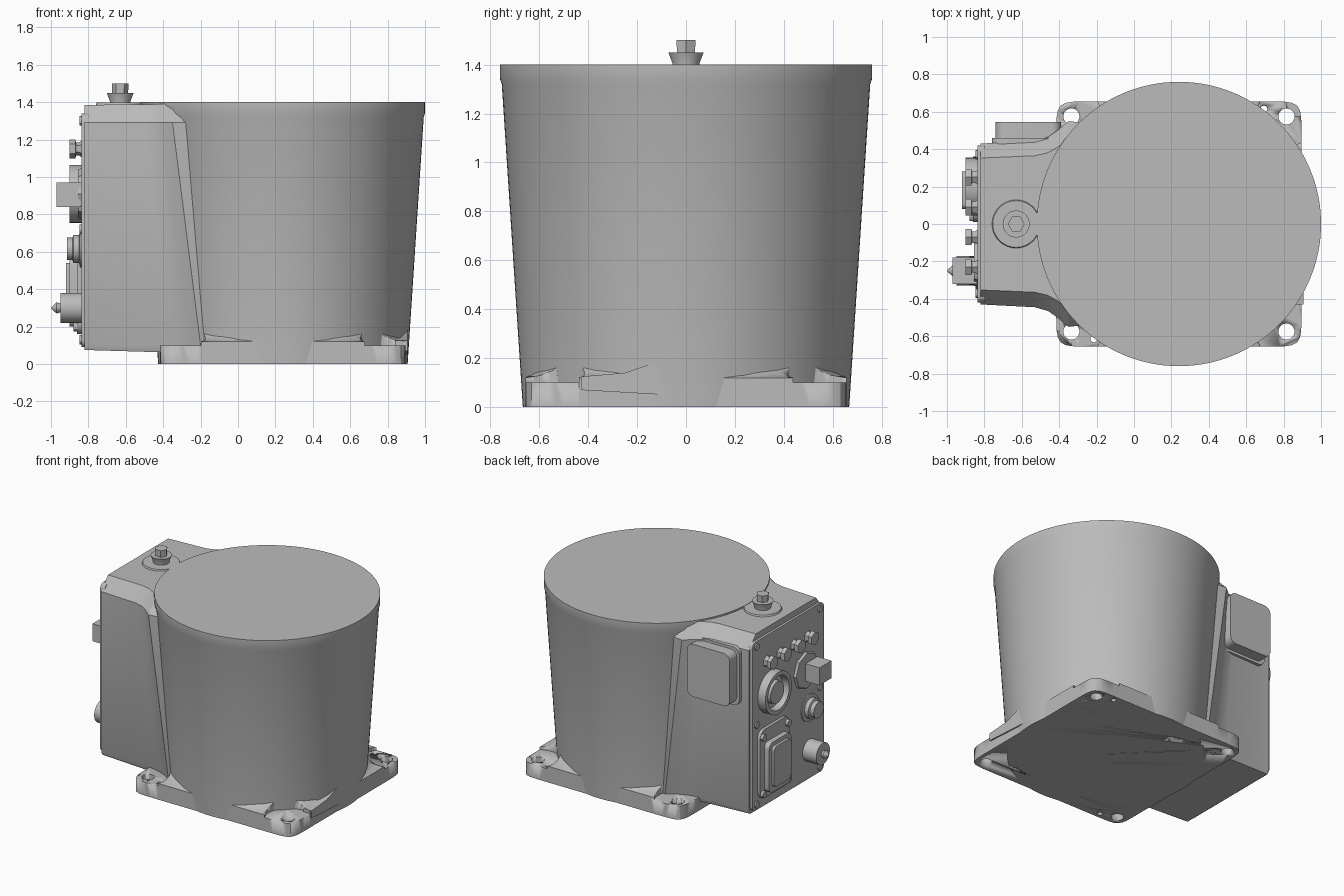
import bpy, bmesh
from math import pi, cos, sin
from mathutils import Matrix

if "Cube" in bpy.data.objects:
    bpy.data.objects.remove(bpy.data.objects["Cube"], do_unlink=True)

grey = bpy.data.materials.new("cast_grey")
grey.use_nodes = True
grey.diffuse_color = (0.5, 0.5, 0.5, 1)
grey.node_tree.nodes["Principled BSDF"].inputs["Base Color"].default_value = (0.5, 0.5, 0.5, 1)


def finish(name, bm, bevel=0, segments=3):
    bmesh.ops.recalc_face_normals(bm, faces=bm.faces)
    mesh = bpy.data.meshes.new(name)
    bm.to_mesh(mesh)
    bm.free()
    mesh.materials.append(grey)
    ob = bpy.data.objects.new(name, mesh)
    bpy.context.collection.objects.link(ob)
    bpy.ops.object.select_all(action="DESELECT")
    ob.select_set(True)
    bpy.context.view_layer.objects.active = ob
    if bevel:
        mod = ob.modifiers.new("bevel", "BEVEL")
        mod.width, mod.segments = bevel, segments
        bpy.ops.object.modifier_apply(modifier="bevel")
    bpy.ops.object.shade_smooth_by_angle(angle=pi / 6)
    return ob


def loft(name, rings, bevel=0):
    """Skin a stack of equal-length closed rings and cap both ends."""
    bm = bmesh.new()
    rows = [[bm.verts.new(p) for p in ring] for ring in rings]
    n = len(rows[0])
    for a, b in zip(rows, rows[1:]):
        for i in range(n):
            j = (i + 1) % n
            bm.faces.new((a[i], a[j], b[j], b[i]))
    bm.faces.new(rows[0])
    bm.faces.new(rows[-1])
    return finish(name, bm, bevel)


def turned(name, x, y, z, profile, sides=32, sideways=False):
    """Turn (radius, distance) pairs about z, or about -x when sideways."""
    rot = Matrix.Rotation(-pi / 2, 4, "Y") if sideways else Matrix()
    place = Matrix.Translation((x, y, z)) @ rot
    bm = bmesh.new()
    rows = []
    for r, h in profile:
        rows.append([bm.verts.new((r * cos(2 * pi * i / sides), r * sin(2 * pi * i / sides), h))
                     for i in range(sides)])
    for a, b in zip(rows, rows[1:]):
        for i in range(sides):
            j = (i + 1) % sides
            bm.faces.new((a[i], a[j], b[j], b[i]))
    bm.faces.new(rows[0])
    bm.faces.new(rows[-1])
    bm.transform(place)
    return finish(name, bm)


def block(name, xs, ys, zs, bevel=0):
    ring = [(xs[0], ys[0]), (xs[1], ys[0]), (xs[1], ys[1]), (xs[0], ys[1])]
    return loft(name, [[(x, y, z) for x, y in ring] for z in zs], bevel)


def rounded_block(name, axis, u, v, w, r):
    """Rectangle u by v with rounded corners, extruded over w along x or y."""
    outline = []
    for k, (sx, sy) in enumerate(((1, 1), (-1, 1), (-1, -1), (1, -1))):
        cu = (u[1] - r) if sx > 0 else (u[0] + r)
        cv = (v[1] - r) if sy > 0 else (v[0] + r)
        for i in range(6):
            t = k * pi / 2 + i * pi / 10
            outline.append((cu + r * cos(t), cv + r * sin(t)))
    if axis == "x":
        return loft(name, [[(d, a, b) for a, b in outline] for d in w])
    return loft(name, [[(a, d, b) for a, b in outline] for d in w])


def cut(target, cutter):
    mod = target.modifiers.new("cut", "BOOLEAN")
    mod.operation, mod.solver, mod.object = "DIFFERENCE", "EXACT", cutter
    bpy.ops.object.select_all(action="DESELECT")
    bpy.context.view_layer.objects.active = target
    target.select_set(True)
    bpy.ops.object.modifier_apply(modifier="cut")
    bpy.data.objects.remove(cutter, do_unlink=True)


CX = 0.24

# Tapered round body
turned("tapered_body", CX, 0, 0, [(0.667, 0), (0.753, 1.32), (0.76, 1.34), (0.76, 1.4)], 128)

# Square foot plate with a skirt rising into the body
N = 192


def plate_ring(mix, z, half=0.656, power=19, inner=0.65):
    ring = []
    for i in range(N):
        c, s = cos(2 * pi * i / N), sin(2 * pi * i / N)
        square = half * (abs(c) ** power + abs(s) ** power) ** (-1 / power)
        r = square + (inner - square) * mix
        ring.append((CX + r * c, r * s, z))
    return ring


plate = loft("foot_plate", [plate_ring(0, 0), plate_ring(0, 0.12), plate_ring(0.5, 0.13),
                            plate_ring(0.8, 0.15), plate_ring(1, 0.19)])
for sx in (-1, 1):
    for sy in (-1, 1):
        x, y = CX + sx * 0.575, sy * 0.575
        cut(plate, turned("seat_cutter", x, y, 0.1, [(0.16, 0), (0.16, 0.2)], 48))
        cut(plate, turned("hole_cutter", x, y, -0.1, [(0.043, 0), (0.043, 0.4)]))
for sx, sy in ((-1, -1), (1, 1)):
    cut(plate, turned("pin_cutter", CX + sx * 0.455, sy * 0.615, -0.1, [(0.018, 0), (0.018, 0.4)], 16))

# Thin web on the plate edge
web = [(-0.08, 0.05), (-0.08, 0.19), (-0.12, 0.185), (-0.25, 0.14), (-0.43, 0.125), (-0.43, 0.07)]
loft("edge_web", [[(x, y, z) for y, z in web] for x in (0.84, 0.906)])

# Electronics housing blending into the body
low = [(-0.82, 0.43), (-0.42, 0.44), (-0.33, 0.46), (-0.26, 0.49), (-0.2, 0.53), (0.1, 0.5)]
high = [(-0.82, 0.43), (-0.53, 0.445), (-0.46, 0.465), (-0.41, 0.5), (-0.35, 0.55), (0.1, 0.5)]


def housing_ring(half, z, shrink=1, slope=0):
    pts = half + [(x, -y) for x, y in reversed(half)]
    return [(x, y * shrink, z + slope * (x + 0.82)) for x, y in pts]


loft("housing", [housing_ring(low, 0.075, 0.97, -0.03), housing_ring(low, 0.1),
                 housing_ring(high, 1.29), housing_ring(high, 1.385, 0.82, 0.01)])

# Lifting bolt on its boss
turned("bolt_boss", -0.63, 0, 1.37, [(0.135, 0), (0.125, 0.028)])
turned("bolt_collar", -0.63, 0, 1.39, [(0.055, 0), (0.055, 0.015), (0.072, 0.06)])
turned("bolt_head", -0.63, 0, 1.44, [(0.042, 0), (0.045, 0.06)], 6)

# Side cover on the back wall of the housing
rounded_block("side_cover_flange", "y", (-0.76, -0.37), (0.87, 1.3), (0.42, 0.46), 0.05)
rounded_block("side_cover", "y", (-0.74, -0.39), (0.89, 1.28), (0.44, 0.545), 0.05)

# Connector panel
rounded_block("connector_panel", "x", (-0.42, 0.42), (0.09, 1.34), (-0.8, -0.838), 0.04)
for y in (-0.37, 0.37):
    for z in (0.13, 0.72, 1.3):
        turned("panel_screw", -0.83, y, z, [(0.025, 0), (0.025, 0.018)], 12, True)

# Row of four small hexagonal plugs
for i in range(4):
    turned("small_plug", -0.83, 0.25 - 0.16 * i, 1.15,
           [(0.05, 0), (0.035, 0.02), (0.035, 0.035), (0.05, 0.04), (0.05, 0.07)], 6, True)

# Large ring socket with a centre knob
turned("ring_socket", -0.83, 0.2, 0.91,
       [(0.155, 0), (0.155, 0.07), (0.125, 0.07), (0.12, 0.02)], 40, True)
turned("socket_knob", -0.83, 0.2, 0.91, [(0.085, 0), (0.08, 0.06)], 32, True)

# Square connector on an eight-sided flange
turned("square_connector_flange", -0.83, -0.2, 0.91, [(0.14, 0), (0.13, 0.025)], 8, True)
block("square_connector", (-0.97, -0.84), (-0.32, -0.18), (0.84, 0.97))

# Middle round connector
turned("round_connector", -0.83, -0.25, 0.615,
       [(0.1, 0), (0.1, 0.015), (0.075, 0.02), (0.075, 0.05), (0.06, 0.055), (0.06, 0.085)], 32, True)

# Lower knob with a pointed tip
turned("lower_knob", -0.83, -0.25, 0.3, [(0.08, 0), (0.08, 0.12)], 32, True)
turned("knob_tip", -0.94, -0.25, 0.3, [(0.02, 0), (0.03, 0.03), (0.004, 0.058)], 12, True)

# Rectangular connector with stepped flange
rounded_block("large_connector_flange", "x", (0.01, 0.36), (0.16, 0.67), (-0.83, -0.86), 0.06)
rounded_block("large_connector_body", "x", (0.05, 0.31), (0.2, 0.57), (-0.85, -0.9), 0.04)
rounded_block("large_connector_cap", "x", (0.08, 0.28), (0.24, 0.54), (-0.89, -0.92), 0.03)
for y in (0.04, 0.33):
    for z in (0.2, 0.62):
        turned("flange_screw", -0.855, y, z, [(0.025, 0), (0.025, 0.025)], 12, True)
